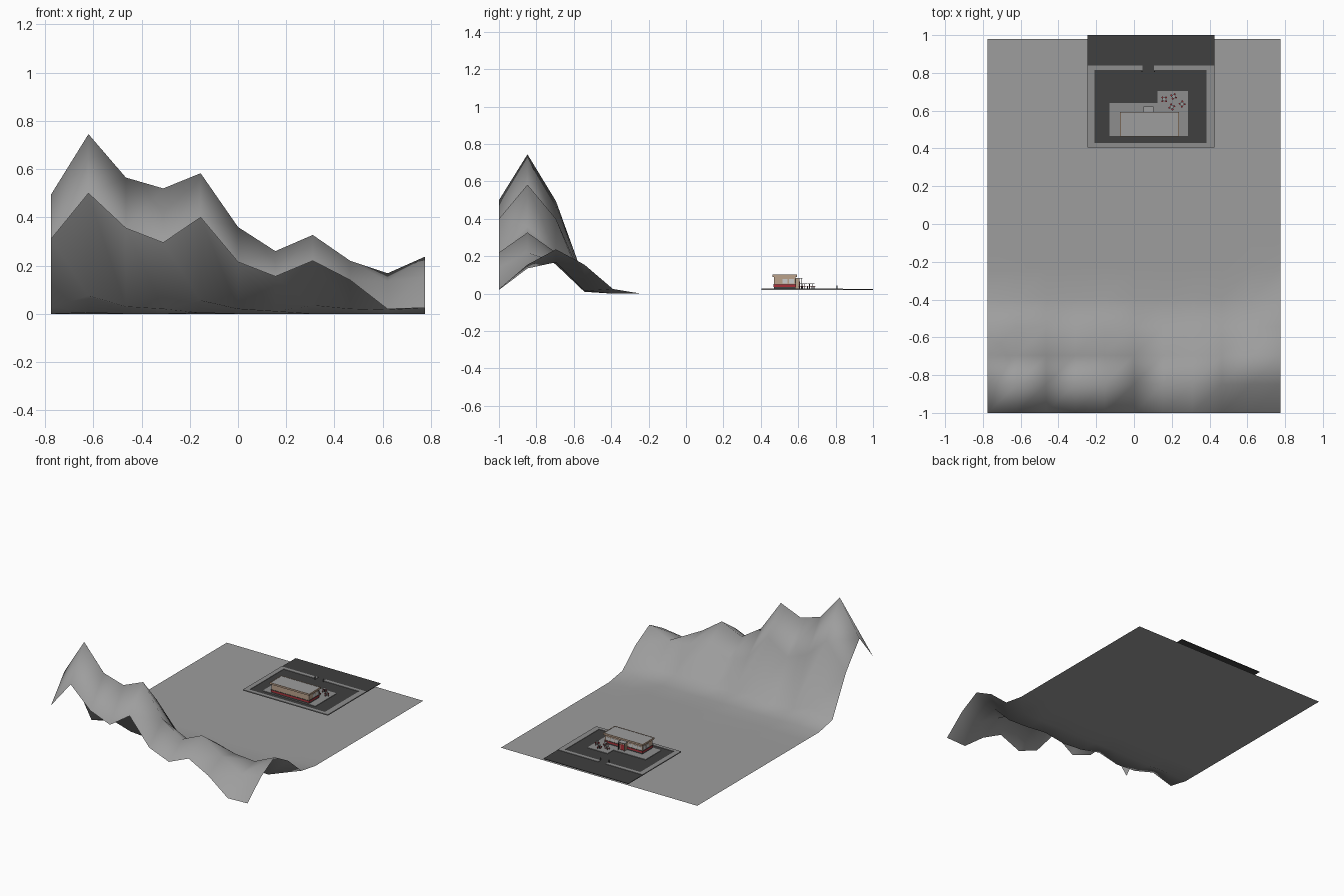
import bpy, bmesh, math

if "Cube" in bpy.data.objects:
    bpy.data.objects.remove(bpy.data.objects["Cube"])

def mat(name, r, g, b):
    m = bpy.data.materials.new(name)
    m.diffuse_color = (r, g, b, 1)
    m.use_nodes = True
    m.node_tree.nodes["Principled BSDF"].inputs["Base Color"].default_value = m.diffuse_color
    return m

GREY = mat("mid_grey", 0.34, 0.34, 0.34)
PAVE = mat("pavement_grey", 0.27, 0.27, 0.27)
DARK = mat("asphalt", 0.05, 0.05, 0.05)
RED = mat("red", 0.4, 0.03, 0.04)
BEIGE = mat("beige", 0.5, 0.36, 0.26)
GLASS = mat("window_pale", 0.6, 0.6, 0.58)
TRIM = mat("dark_trim", 0.06, 0.06, 0.06)

def finish(name, bm, m):
    me = bpy.data.meshes.new(name)
    bm.to_mesh(me)
    bm.free()
    ob = bpy.data.objects.new(name, me)
    bpy.context.collection.objects.link(ob)
    me.materials.append(m)
    return ob

def add_box(bm, x0, x1, y0, y1, z0, z1):
    for v in bmesh.ops.create_cube(bm, size=1)["verts"]:
        v.co = ((x0 + x1) / 2 + v.co.x * (x1 - x0),
                (y0 + y1) / 2 + v.co.y * (y1 - y0),
                (z0 + z1) / 2 + v.co.z * (z1 - z0))

def boxes(name, dims, m):
    bm = bmesh.new()
    for d in dims:
        add_box(bm, *d)
    return finish(name, bm, m)

def prism(name, pts, z0, z1, m):
    bm = bmesh.new()
    f = bm.faces.new([bm.verts.new((x, y, z0)) for x, y in pts])
    # keep the bottom cap so the slab is closed
    g = bmesh.ops.extrude_face_region(bm, geom=[f], use_keep_orig=True)["geom"]
    for v in g:
        if isinstance(v, bmesh.types.BMVert):
            v.co.z = z1
    bmesh.ops.recalc_face_normals(bm, faces=bm.faces)
    return finish(name, bm, m)

def discs(name, items, m, n=8):
    bm = bmesh.new()
    for x, y, r, z0, z1 in items:
        vs = bmesh.ops.create_cone(bm, cap_ends=True, segments=n, radius1=r,
                                   radius2=r, depth=z1 - z0)["verts"]
        bmesh.ops.translate(bm, verts=vs, vec=(x, y, (z0 + z1) / 2))
    return finish(name, bm, m)

# Terrain: flat sheet with hill rows at the front
rows = [
    [.31, .50, .355, .295, .40, .215, .155, .22, .14, .02, .025],
    [.495, .745, .565, .52, .583, .36, .26, .327, .22, .135, .155],
    [.31, .495, .355, .295, .40, .215, .155, .22, .18, .168, .237],
    [.03, .075, .03, .02, .055, .02, .01, .035, .02, .015, .155],
    [0, 0.005, 0, 0, 0.004, 0, 0, 0, 0, 0, .025],
]
bm = bmesh.new()
grid = []
for j in range(14):
    y = -1 + 1.98 * j / 13
    grid.append([bm.verts.new((-.775 + .155 * i, y, rows[j][i] if j < 5 else 0))
                 for i in range(11)])
for j in range(13):
    for i in range(10):
        f = bm.faces.new((grid[j][i], grid[j][i + 1], grid[j + 1][i + 1], grid[j + 1][i]))
        f.smooth = True
finish("terrain", bm, GREY)

# Site: road, parking lot, pavement ring with a driveway gap, island
Z = .027
boxes("road", [(-.245, .425, .84, 1, .02, .024)], DARK)
boxes("parking_lot", [(-.21, .385, .43, .815, .02, .024), (.045, .105, .815, .84, .02, .024)], DARK)
boxes("pavement", [(-.245, .425, .405, .43, .02, Z), (-.245, -.21, .43, .84, .02, Z),
                   (.385, .425, .43, .84, .02, Z), (-.21, .045, .815, .84, .02, Z),
                   (.105, .385, .815, .84, .02, Z)], PAVE)
prism("island", [(-.13, .465), (.285, .465), (.285, .705), (.125, .705),
                 (.125, .64), (-.13, .64)], .02, Z + .001, PAVE)

# Building: stacked wall bands
X0, X1, Y0, Y1 = -.066, .23, .47, .585
boxes("wall_base", [(X0, X1, Y0, Y1, Z, .036)], TRIM)
boxes("red_band", [(X0 - .002, X1 + .002, Y0 - .002, Y1 + .002, .036, .048)], RED)
boxes("wall_core", [(X0, X1, Y0, Y1, .048, .09)], BEIGE)
boxes("sill", [(X0 - .003, X1 + .003, Y0 - .003, Y1 + .003, .048, .051)], TRIM)

# Windows on the entrance side and part of both ends
win = []
for i in range(8):
    if i not in (3, 4):
        x = X0 + .008 + i * .0355
        win.append((x, x + .03, Y1, Y1 + .002, .055, .078))
for x in (X0 - .002, X1):
    win += [(x, x + .002, y, y + .028, .055, .078) for y in (.515, .55)]
boxes("windows", win, GLASS)

# Roof slab with thin rim
R = (-.074, .238, .462, .594)
t = .004
boxes("roof", [(R[0] + t, R[1] - t, R[2] + t, R[3] - t, .09, .1)], GREY)
boxes("roof_rim", [(R[0], R[1], R[2], R[2] + t, .09, .102), (R[0], R[1], R[3] - t, R[3], .09, .102),
                   (R[0], R[0] + t, R[2] + t, R[3] - t, .09, .102),
                   (R[1] - t, R[1], R[2] + t, R[3] - t, .09, .102)], BEIGE)

# Entrance porch
boxes("porch", [(.055, .098, Y1, .607, Z, .08)], BEIGE)
boxes("porch_roof", [(.05, .103, Y1, .622, .08, .085)], GREY)
boxes("porch_door", [(.064, .089, .607, .609, Z, .066)], RED)
boxes("porch_posts", [(x, x + .003, .617, .62, Z, .08) for x in (.052, .098)], TRIM)

# Outdoor tables with four stools each
tops, stools, posts = [], [], []
for k, (x, y) in enumerate([(.16, .66), (.21, .675), (.255, .635), (.2, .62)]):
    tops.append((x, y, .011, .052, .055))
    posts.append((x, y, .002, Z, .052))
    for q in range(4):
        a = math.radians(45 + 90 * q + 20 * k)
        sx, sy = x + .014 * math.cos(a), y + .014 * math.sin(a)
        stools.append((sx, sy, .005, .038, .041))
        posts.append((sx, sy, .0012, Z, .038))
discs("table_tops", tops, GREY)
discs("stool_seats", stools, RED)
discs("table_and_stool_legs", posts, TRIM, 6)

# Driveway posts
boxes("driveway_posts", [(x, x + .004, .805, .809, .024, .044) for x in (.04, .106)], TRIM)
